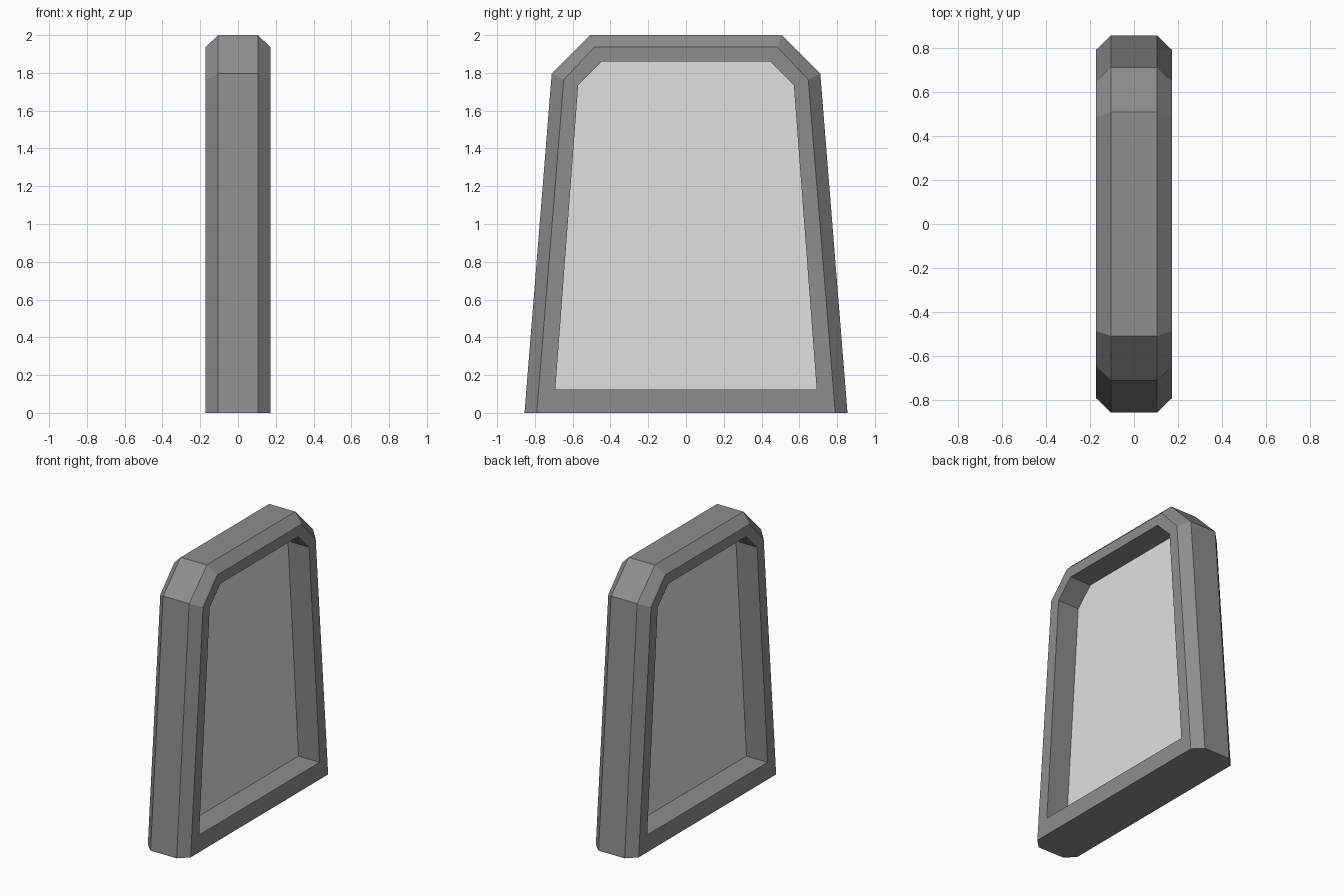
import bpy
import bmesh

cube = bpy.data.objects.get("Cube")
if cube:
    bpy.data.objects.remove(cube, do_unlink=True)


def make_material(name, grey):
    mat = bpy.data.materials.new(name)
    mat.use_nodes = True
    colour = (grey, grey, grey, 1)
    mat.diffuse_color = colour
    mat.node_tree.nodes["Principled BSDF"].inputs["Base Color"].default_value = colour
    return mat


def ring(bm, half, x):
    """Mirror a half outline of (y, z) points into a closed ring at depth x."""
    outline = half + [(-y, z) for y, z in reversed(half)]
    return [bm.verts.new((x, y, z)) for y, z in outline]


def bridge(bm, a, b):
    n = len(a)
    for i in range(n):
        j = (i + 1) % n
        bm.faces.new((a[i], a[j], b[j], b[i]))


def finish(bm, name, mat):
    bmesh.ops.recalc_face_normals(bm, faces=bm.faces)
    mesh = bpy.data.meshes.new(name)
    bm.to_mesh(mesh)
    bm.free()
    mesh.materials.append(mat)
    obj = bpy.data.objects.new(name, mesh)
    bpy.context.collection.objects.link(obj)
    return obj


# Half outlines: outer rim, inner edge of the chamfer, window opening
rim = [(0.855, 0), (0.711, 1.796), (0.508, 2.0)]
chamfer = [(0.79, 0), (0.647, 1.764), (0.485, 1.936)]
opening = [(0.692, 0.125), (0.571, 1.735), (0.446, 1.86)]
SIDE, FLAT, PANE = 0.172, 0.105, 0.002

# Chamfered frame with a straight-sided opening
bm = bmesh.new()
layers = [(opening, -SIDE), (chamfer, -SIDE), (rim, -FLAT),
          (rim, FLAT), (chamfer, SIDE), (opening, SIDE)]
rings = [ring(bm, half, x) for half, x in layers]
for k, loop in enumerate(rings):
    bridge(bm, loop, rings[(k + 1) % len(rings)])
finish(bm, "window_frame", make_material("mid grey frame", 0.27))

# Thin pane in the middle of the opening
bm = bmesh.new()
back, front = ring(bm, opening, -PANE), ring(bm, opening, PANE)
bridge(bm, back, front)
bm.faces.new(back)
bm.faces.new(front)
finish(bm, "window_pane", make_material("pale grey pane", 0.75))
